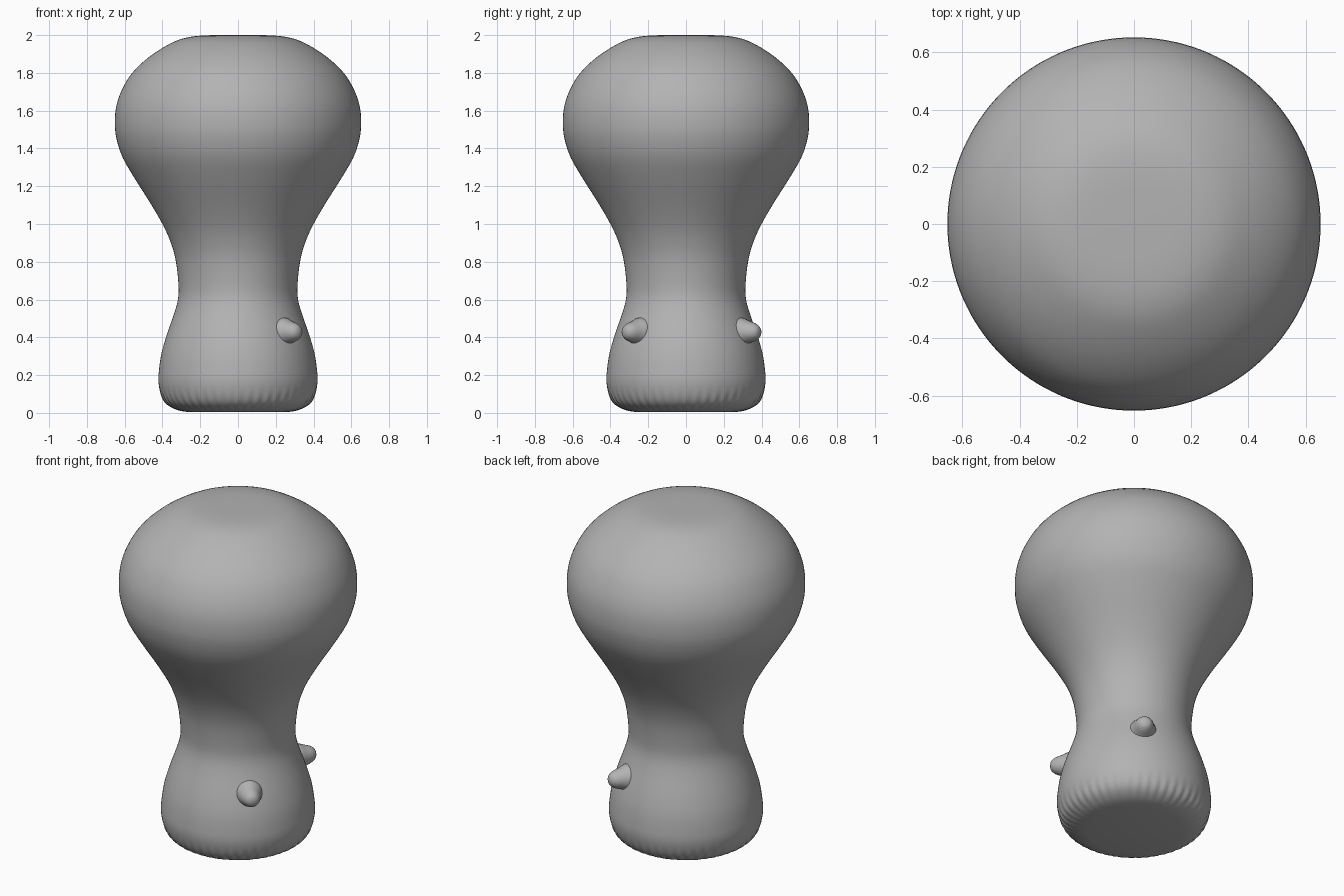
import bpy, bmesh
from math import cos, sin, pi, radians, exp
from mathutils import Matrix, Vector

if "Cube" in bpy.data.objects:
    bpy.data.objects.remove(bpy.data.objects["Cube"])

# Mid-dark grey clay
clay = bpy.data.materials.new("clay")
clay.diffuse_color = (0.45, 0.45, 0.45, 1)
clay.use_nodes = True
clay.node_tree.nodes["Principled BSDF"].inputs["Base Color"].default_value = clay.diffuse_color


def smooth_profile(pts, steps=3):
    """Catmull-Rom curve through (radius, height) points."""
    v = [Vector(p) for p in pts]
    v = [v[0]] + v + [v[-1]]
    out = []
    for a, b, c, d in zip(v, v[1:], v[2:], v[3:]):
        for i in range(steps):
            t = i / steps
            out.append(0.5 * (2 * b + (c - a) * t + (2 * a - 5 * b + 4 * c - d) * t * t
                              + (3 * b - a - 3 * c + d) * t ** 3))
    return out + [v[-1]]


def lathe(name, pts, sides, ripple=0.0, lobes=48):
    """Closed solid of revolution about z, optionally rippled near its foot."""
    bm = bmesh.new()
    rings = []
    for r, z in smooth_profile(pts):
        amp = ripple * exp(-((z - 0.06) / 0.045) ** 2)
        ring = []
        for k in range(sides):
            a = 2 * pi * k / sides
            rr = r + amp * cos(lobes * a)
            ring.append(bm.verts.new((rr * cos(a), rr * sin(a), z)))
        rings.append(ring)
    for lo, hi in zip(rings, rings[1:]):
        for k in range(sides):
            n = (k + 1) % sides
            bm.faces.new((lo[k], lo[n], hi[n], hi[k]))
    bm.faces.new(rings[0][::-1])
    bm.faces.new(rings[-1])
    for f in bm.faces:
        f.smooth = True
    mesh = bpy.data.meshes.new(name)
    bm.to_mesh(mesh)
    bm.free()
    mesh.materials.append(clay)
    obj = bpy.data.objects.new(name, mesh)
    bpy.context.collection.objects.link(obj)
    return obj


# Body: narrow waist, wide domed head with a small flat top, rippled foot
lathe("body", [
    (0.26, 0.004), (0.32, 0.015), (0.375, 0.045), (0.405, 0.09), (0.421, 0.16),
    (0.418, 0.23), (0.404, 0.32), (0.375, 0.42), (0.34, 0.52), (0.318, 0.6),
    (0.315, 0.68), (0.332, 0.82), (0.367, 0.93), (0.411, 1.02), (0.47, 1.12),
    (0.54, 1.23), (0.61, 1.35), (0.643, 1.45), (0.652, 1.53), (0.645, 1.62),
    (0.615, 1.71), (0.56, 1.8), (0.47, 1.885), (0.36, 1.955), (0.28, 1.985),
    (0.2, 1.997), (0.12, 2.0)], 288, ripple=0.003)

# Two small rounded nubs on the right half, one to the front and one to the back
for name, azimuth in (("front_nub", -45), ("back_nub", 58)):
    nub = lathe(name, [(0.085, 0.30), (0.074, 0.355), (0.06, 0.39), (0.046, 0.43),
                       (0.028, 0.453), (0.006, 0.46)], 24)
    nub.matrix_world = (Matrix.Translation((0, 0, 0.428))
                        @ Matrix.Rotation(radians(azimuth), 4, 'Z')
                        @ Matrix.Rotation(radians(90), 4, 'Y'))
